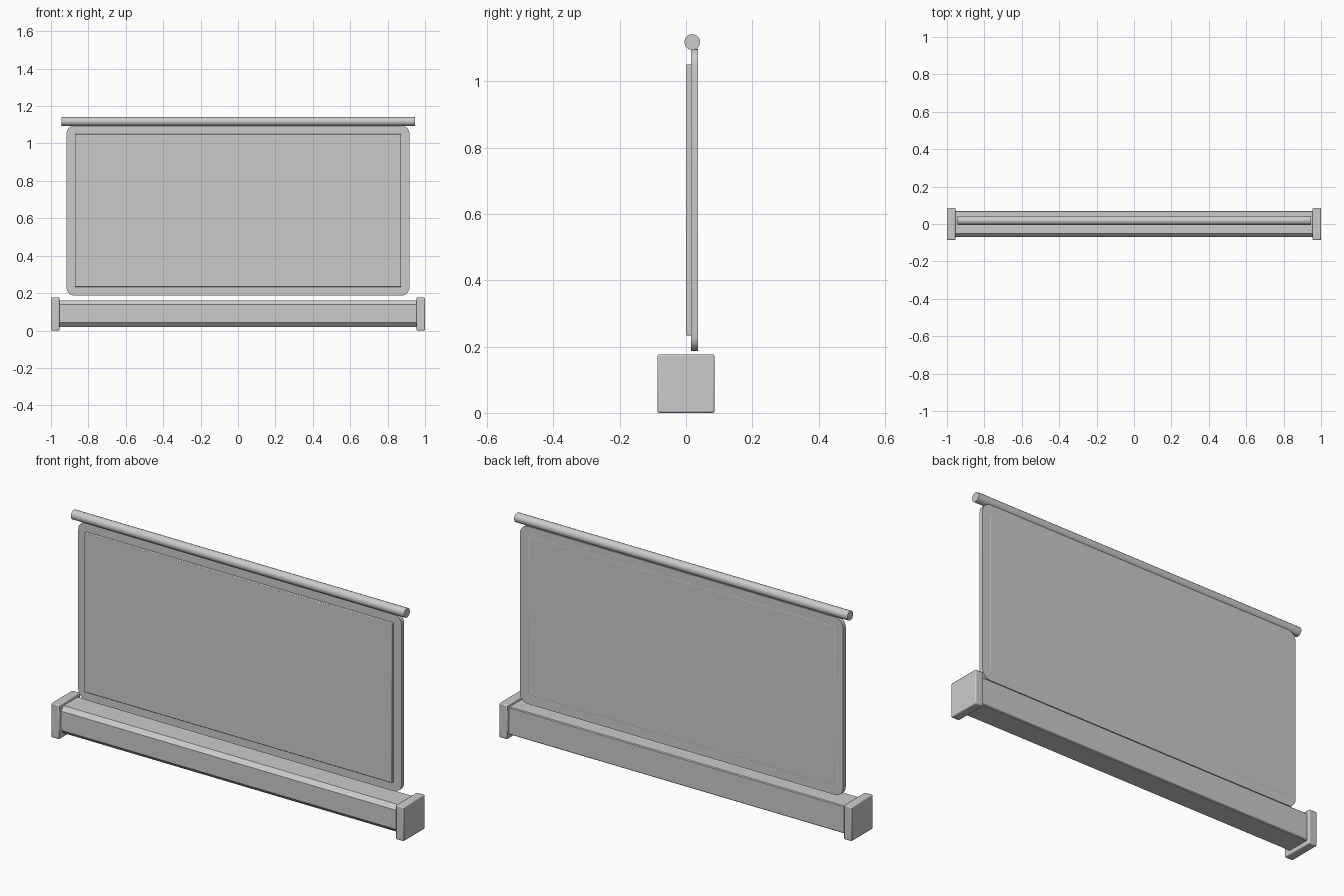
import bpy, bmesh, math

if "Cube" in bpy.data.objects:
    bpy.data.objects.remove(bpy.data.objects["Cube"])


def finish(obj, bevel=0.0, segments=2):
    if bevel:
        m = obj.modifiers.new("edge_bevel", 'BEVEL')
        m.width = bevel
        m.segments = segments
        m.limit_method = 'ANGLE'
        m.angle_limit = math.radians(40)
    bpy.ops.object.select_all(action='DESELECT')
    obj.select_set(True)
    bpy.context.view_layer.objects.active = obj
    bpy.ops.object.shade_smooth_by_angle(angle=math.radians(30))
    return obj


def prism(name, points, offset, bevel=0.0, segments=2):
    """Extrude a closed 3D outline along an offset vector."""
    bm = bmesh.new()
    face = bm.faces.new([bm.verts.new(p) for p in points])
    ext = bmesh.ops.extrude_face_region(bm, geom=[face])
    verts = [g for g in ext["geom"] if isinstance(g, bmesh.types.BMVert)]
    bmesh.ops.translate(bm, verts=verts, vec=offset)
    bmesh.ops.recalc_face_normals(bm, faces=bm.faces)
    mesh = bpy.data.meshes.new(name)
    bm.to_mesh(mesh)
    bm.free()
    obj = bpy.data.objects.new(name, mesh)
    bpy.context.collection.objects.link(obj)
    return finish(obj, bevel, segments)


def box(name, x0, x1, y0, y1, z0, z1, bevel):
    pts = [(x0, y0, z0), (x1, y0, z0), (x1, y0, z1), (x0, y0, z1)]
    return prism(name, pts, (0, y1 - y0, 0), bevel)


# Housing: box section with chamfered front edges and tight rear edges
section = [(-0.07, 0.042), (-0.05, 0.02), (0.066, 0.02), (0.07, 0.024),
           (0.07, 0.157), (0.066, 0.161), (-0.05, 0.161), (-0.07, 0.14)]
prism("housing", [(-0.965, y, z) for y, z in section], (1.93, 0, 0))

# Square end caps
for side, s in (("left", -1), ("right", 1)):
    x0, x1 = sorted((s * 0.955, s * 1.0))
    box("end_cap_" + side, x0, x1, -0.086, 0.086, 0.0, 0.176, 0.005)

# Backing border with rounded corners
r, outline = 0.045, []
for k, (sx, cz) in enumerate([(1, 1.097 - r), (-1, 1.097 - r),
                              (-1, 0.186 + r), (1, 0.186 + r)]):
    for i in range(7):
        a = math.pi / 2 * (k + i / 6)
        outline.append((sx * (0.917 - r) + r * math.cos(a), 0.015, cz + r * math.sin(a)))
prism("screen_border", outline, (0, 0.021, 0))

# Raised projection surface, just showing through the back
box("screen_surface", -0.872, 0.872, 0.0, 0.0365, 0.233, 1.05, 0.003)

# Top roller bar
bar = [(-0.945, 0.019 + 0.024 * math.cos(math.tau * (i + 0.5) / 16),
        1.118 + 0.024 * math.sin(math.tau * (i + 0.5) / 16)) for i in range(16)]
prism("top_bar", bar, (1.89, 0, 0))
